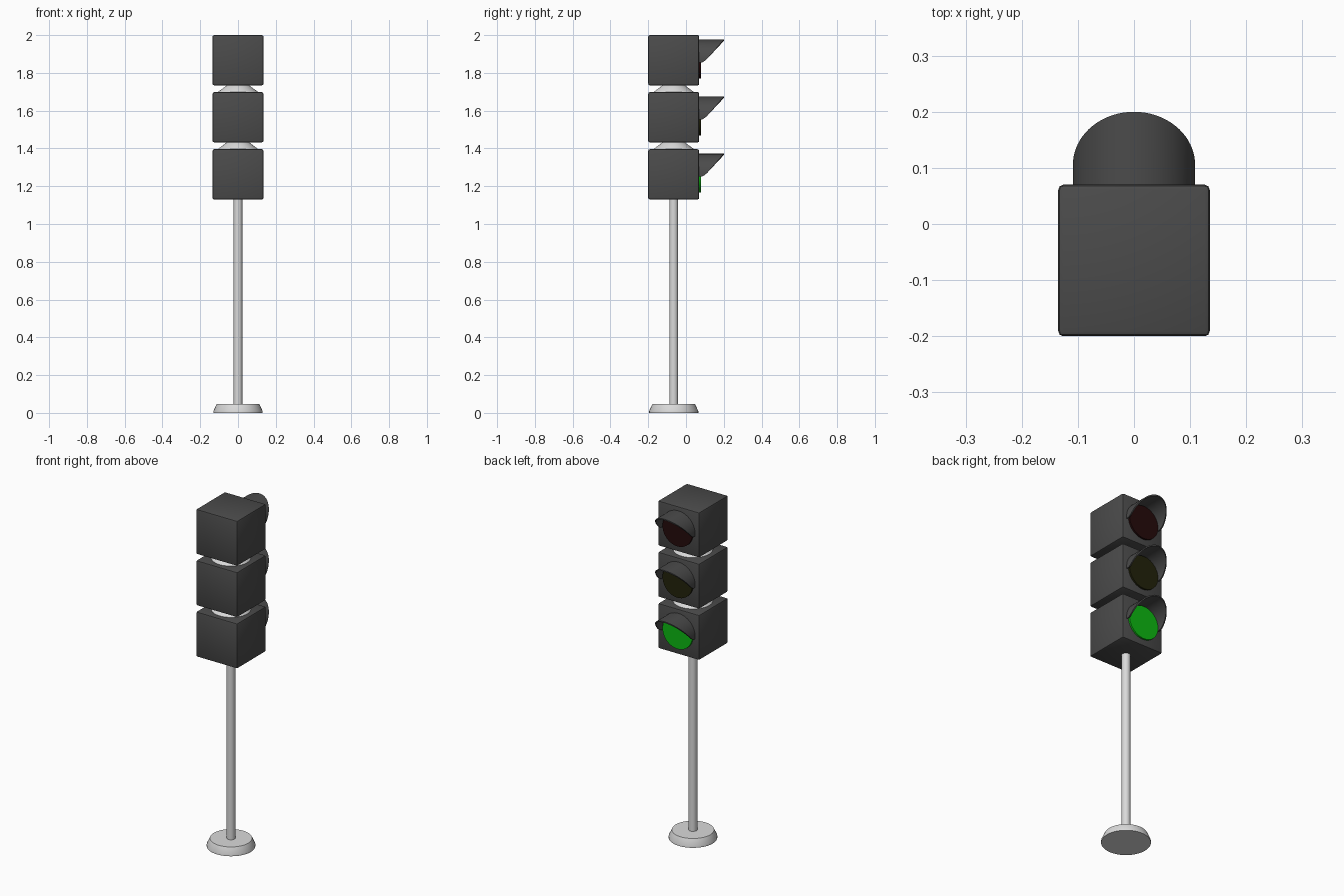
import bpy, bmesh, math
from mathutils import Matrix

if "Cube" in bpy.data.objects:
    bpy.data.objects.remove(bpy.data.objects["Cube"])

CY = -0.065                      # shared axis of pole and housings
CENTRES = [1.867, 1.565, 1.263]  # housing centres, top to bottom


def material(name, r, g, b):
    m = bpy.data.materials.new(name)
    m.diffuse_color = (r, g, b, 1)
    m.use_nodes = True
    m.node_tree.nodes["Principled BSDF"].inputs["Base Color"].default_value = m.diffuse_color
    return m


dark = material("dark_grey", 0.07, 0.07, 0.07)
metal = material("light_grey", 0.7, 0.7, 0.7)
lens_mats = [material("unlit_red", 0.018, 0.003, 0.003),
             material("unlit_yellow", 0.016, 0.016, 0.003),
             material("lit_green", 0.004, 0.48, 0.006)]


def finish(name, bm, mat, angle=35):
    bmesh.ops.recalc_face_normals(bm, faces=bm.faces)
    me = bpy.data.meshes.new(name)
    bm.to_mesh(me)
    bm.free()
    ob = bpy.data.objects.new(name, me)
    bpy.context.collection.objects.link(ob)
    me.materials.append(mat)
    bpy.context.view_layer.objects.active = ob
    ob.select_set(True)
    bpy.ops.object.shade_smooth_by_angle(angle=math.radians(angle))
    ob.select_set(False)
    return ob


def lathe(name, profile, mat, n=40):
    """Capped solid of revolution about the pole axis from (radius, z) points."""
    bm = bmesh.new()
    rings = [[bm.verts.new((r * math.cos(2 * math.pi * i / n),
                            CY + r * math.sin(2 * math.pi * i / n), z))
              for i in range(n)] for r, z in profile]
    for a, b in zip(rings, rings[1:]):
        for i in range(n):
            j = (i + 1) % n
            bm.faces.new((a[i], a[j], b[j], b[i]))
    bm.faces.new(rings[0])
    bm.faces.new(rings[-1])
    return finish(name, bm, mat)


def housing(name, zc):
    bm = bmesh.new()
    bmesh.ops.create_cube(bm, size=1, matrix=Matrix.Translation((0, CY, zc))
                          @ Matrix.Diagonal((0.27, 0.27, 0.266, 1)))
    bmesh.ops.bevel(bm, geom=bm.edges[:], offset=0.009, segments=2,
                    profile=0.5, affect='EDGES')
    finish(name, bm, dark)


def lens(name, zc, mat):
    bm = bmesh.new()
    bmesh.ops.create_cone(bm, cap_ends=True, segments=40, radius1=0.097,
                          radius2=0.097, depth=0.02,
                          matrix=Matrix.Translation((0, 0.07, zc))
                          @ Matrix.Rotation(math.pi / 2, 4, 'X'))
    finish(name, bm, mat)


def visor(name, zc, n=40):
    """Thin half tube whose front edge is cut on a slant."""
    bm = bmesh.new()
    low = math.radians(-6)
    rows = []
    for i in range(n + 1):
        a = low + (math.pi - 2 * low) * i / n
        s = math.sin(a)
        y = 0.105 + 0.095 * s if s >= 0 else 0.105 + 0.18 * s
        rows.append([bm.verts.new((r * math.cos(a), yy, zc + r * s))
                     for r, yy in ((0.109, 0.066), (0.109, y),
                                   (0.102, y), (0.102, 0.066))])
    for p, q in zip(rows, rows[1:]):
        for k in range(4):
            m = (k + 1) % 4
            bm.faces.new((p[k], q[k], q[m], p[m]))
    bm.faces.new(rows[0])
    bm.faces.new(rows[-1])
    finish(name, bm, dark)


# Base and pole
lathe("base", [(0.13, 0), (0.13, 0.01), (0.113, 0.047)], metal)
lathe("pole", [(0.023, 0.04), (0.023, 1.14)], metal)

# Signal heads
for label, zc, mat in zip(("top", "middle", "bottom"), CENTRES, lens_mats):
    housing(label + "_housing", zc)
    lens(label + "_lens", zc, mat)
    visor(label + "_visor", zc)

# Tapered collars between the heads
for label, zc in zip(("upper", "lower"), CENTRES[1:]):
    lathe(label + "_collar", [(0.108, zc + 0.13), (0.105, zc + 0.135),
                              (0.055, zc + 0.172)], metal)
